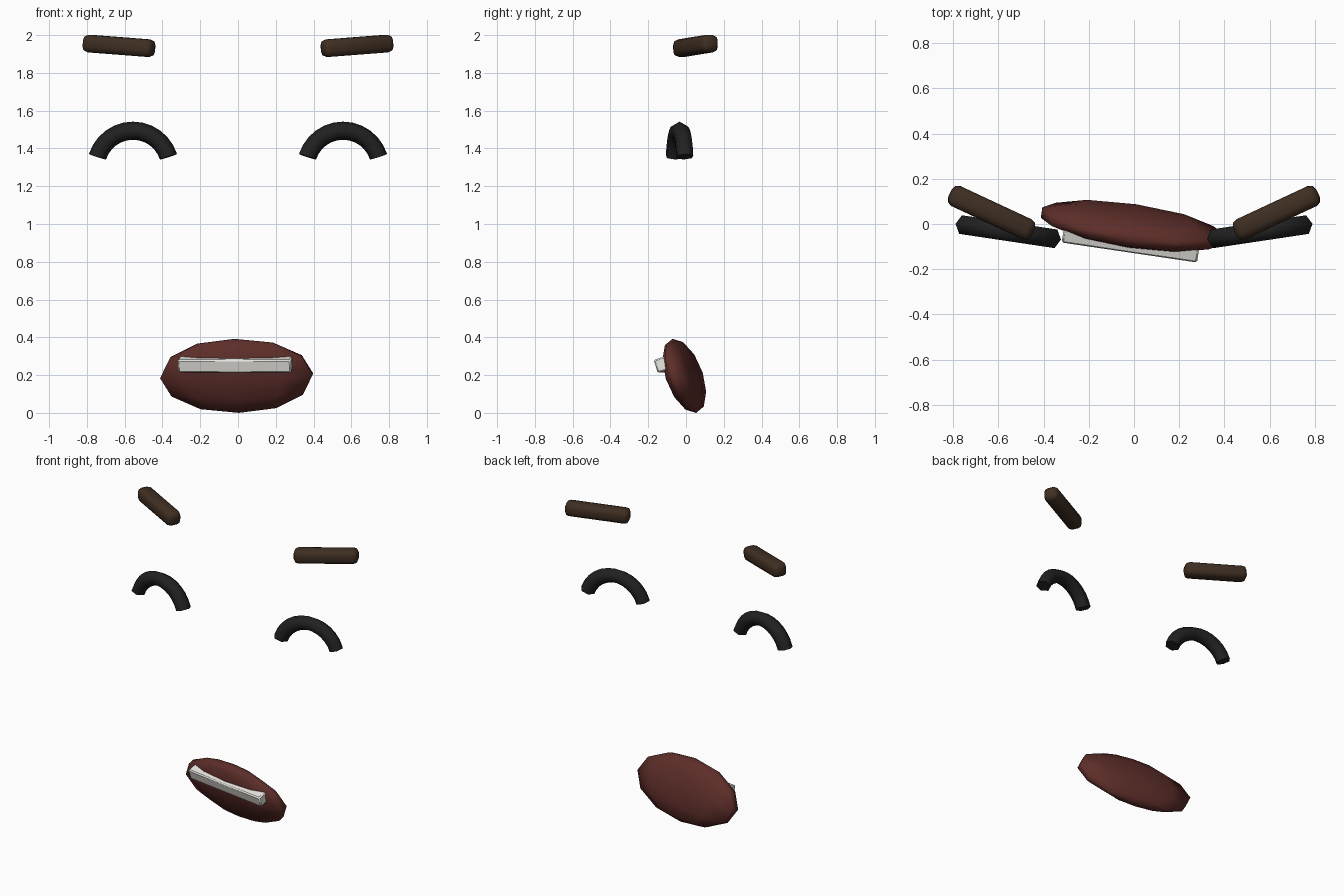
import bpy, bmesh, math
from math import radians, cos, sin, pi
from mathutils import Matrix, Euler

if "Cube" in bpy.data.objects:
    bpy.data.objects.remove(bpy.data.objects["Cube"])


def material(name, rgb):
    m = bpy.data.materials.new(name)
    m.diffuse_color = (*rgb, 1)
    m.use_nodes = True
    m.node_tree.nodes["Principled BSDF"].inputs["Base Color"].default_value = m.diffuse_color
    return m


BROWN = material("brown_hair", (0.05, 0.028, 0.016))
BLACK = material("black", (0.016, 0.015, 0.015))
RED = material("dark_red", (0.11, 0.027, 0.022))
WHITE = material("off_white", (0.8, 0.79, 0.74))


def finish(name, bm, mat, loc, rot, angle):
    """Place the mesh by location and XYZ rotation in degrees, then shade it."""
    m = Matrix.Translation(loc) @ Euler([radians(a) for a in rot]).to_matrix().to_4x4()
    bmesh.ops.transform(bm, matrix=m, verts=bm.verts)
    bmesh.ops.recalc_face_normals(bm, faces=bm.faces)
    me = bpy.data.meshes.new(name)
    bm.to_mesh(me)
    bm.free()
    me.materials.append(mat)
    ob = bpy.data.objects.new(name, me)
    bpy.context.collection.objects.link(ob)
    bpy.ops.object.select_all(action='DESELECT')
    ob.select_set(True)
    bpy.context.view_layer.objects.active = ob
    bpy.ops.object.shade_smooth_by_angle(angle=radians(angle))
    return ob


def rounded_box(size, bevel, segments):
    bm = bmesh.new()
    bmesh.ops.create_cube(bm, size=1)
    bmesh.ops.scale(bm, vec=size, verts=bm.verts)
    bmesh.ops.bevel(bm, geom=bm.edges[:], offset=bevel, segments=segments,
                    profile=0.5, affect='EDGES')
    return bm


def arc_tube(major, minor, start, end, steps, sides):
    """Part of a torus standing in the xz plane."""
    bm = bmesh.new()
    rings = []
    for i in range(steps + 1):
        a = radians(start + (end - start) * i / steps)
        ring = []
        for j in range(sides):
            b = 2 * pi * j / sides
            r = major + minor * cos(b)
            ring.append(bm.verts.new((r * cos(a), minor * sin(b), r * sin(a))))
        rings.append(ring)
    for p, q in zip(rings, rings[1:]):
        for j in range(sides):
            k = (j + 1) % sides
            bm.faces.new((p[j], p[k], q[k], q[j]))
    bm.faces.new(rings[0])
    bm.faces.new(rings[-1])
    return bm


# Eyebrows and arched closed eyes, mirrored left and right
for side, s in (("right", 1), ("left", -1)):
    finish(f"eyebrow_{side}", rounded_box((0.405, 0.097, 0.093), 0.03, 2), BROWN,
           (s * 0.63, 0.05, 1.943), (0, -4 * s, 25 * s), 60)
    finish(f"eye_arc_{side}", arc_tube(0.2, 0.048, 18, 162, 12, 6), BLACK,
           (s * 0.556, -0.034, 1.294), (0, 0, 8.5 * s), 65)

# Open mouth: flattened low-sided sphere, leaning forward and turned
bm = bmesh.new()
bmesh.ops.create_uvsphere(bm, u_segments=10, v_segments=6, radius=1)
bmesh.ops.scale(bm, vec=(0.427, 0.08, 0.206), verts=bm.verts)
finish("mouth", bm, RED, (-0.007, -0.009, 0.196), (18, -0.8, -8.4), 80)

# Upper teeth bar set into the mouth
finish("teeth", rounded_box((0.605, 0.075, 0.073), 0.008, 1), WHITE,
       (-0.014, -0.082, 0.257), (18, 0, -8.4), 40)
